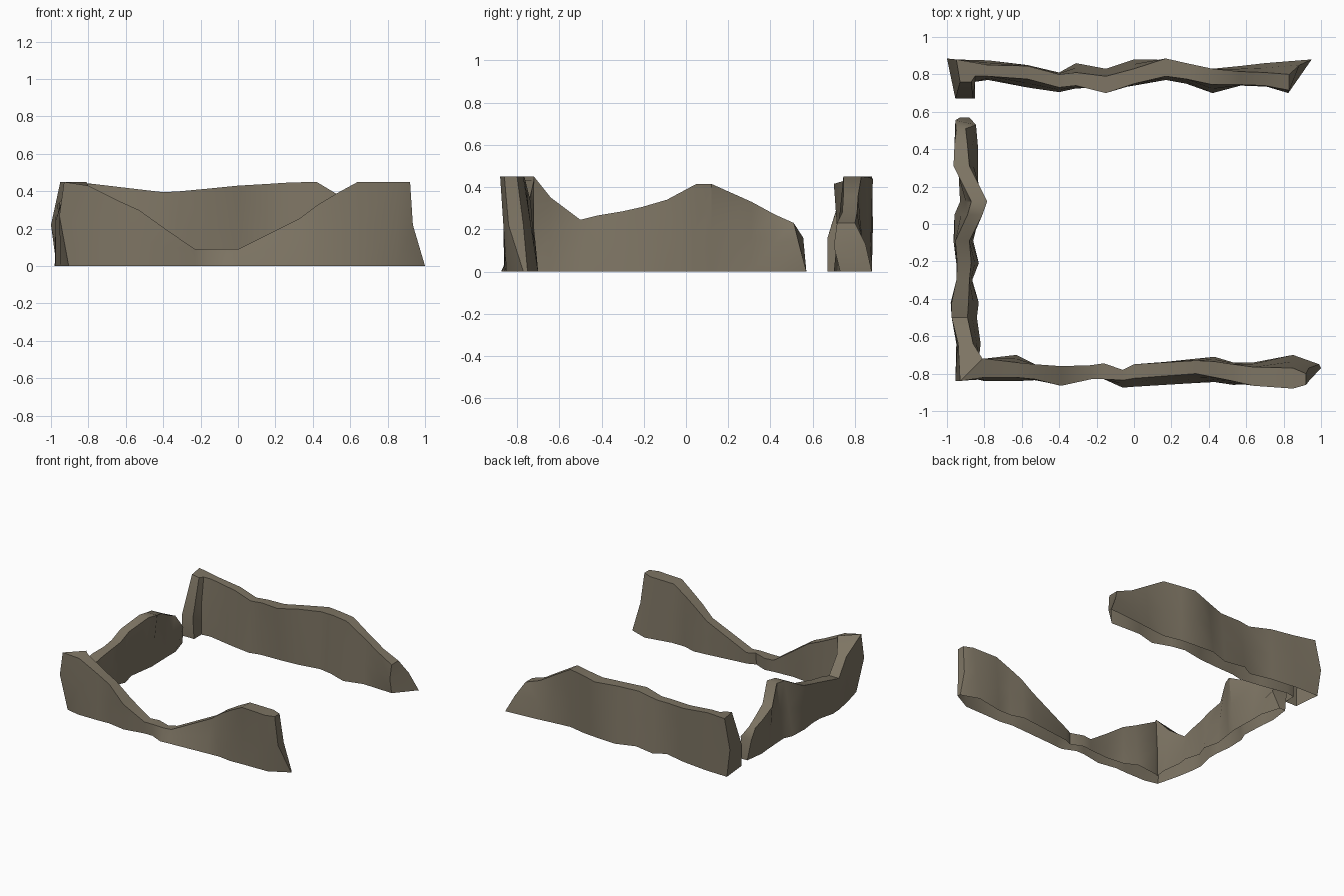
import bpy, bmesh, math

stone = bpy.data.materials.new("weathered stone")
stone.diffuse_color = (0.205, 0.175, 0.125, 1)


def along_x(a, h, bo, bi, to, ti, m=0.0):
    """Six-point wall section across x: base/top, outer/inner y, middle shift m."""
    mo, mi = (bo + to) / 2 + m, (bi + ti) / 2 + m
    return [(a, bo, 0), (a, mo, h * .5), (a, to, h), (a, ti, h), (a, mi, h * .5), (a, bi, 0)]


def along_y(*args):
    return [(y, x, z) for x, y, z in along_x(*args)]


def loft(name, rings):
    """Skin the sections into a wall shell, open underneath."""
    bm = bmesh.new()
    loops = [[bm.verts.new(p) for p in r] for r in rings]
    for a, b in zip(loops, loops[1:]):
        for i in range(5):
            bm.faces.new((a[i], a[i + 1], b[i + 1], b[i]))
    for end in (loops[0], loops[-1]):
        bm.faces.new((end[0], end[1], end[4], end[5]))
        bm.faces.new((end[1], end[2], end[3], end[4]))
    bmesh.ops.recalc_face_normals(bm, faces=bm.faces)
    # keep the top facing up
    if max(bm.faces, key=lambda f: abs(f.normal.z)).normal.z < 0:
        bmesh.ops.reverse_faces(bm, faces=bm.faces)
    me = bpy.data.meshes.new(name)
    bm.to_mesh(me)
    bm.free()
    me.materials.append(stone)
    ob = bpy.data.objects.new(name, me)
    bpy.context.collection.objects.link(ob)
    bpy.context.view_layer.objects.active = ob
    ob.select_set(True)
    bpy.ops.object.shade_smooth_by_angle(angle=math.radians(38))
    ob.select_set(False)


# Left wall: (y, height, base outer x, base inner x, top outer x, top inner x, shift)
left = [along_y(*s) for s in (
    (0.42, .27, -.95, -.835, -.96, -.89),
    (0.31, .33, -.94, -.835, -.965, -.88),
    (0.12, .415, -.93, -.83, -.87, -.785),
    (0.05, .415, -.96, -.84, -.89, -.81),
    (-.09, .34, -.965, -.86, -.955, -.88),
    (-.21, .305, -.95, -.83, -.945, -.87),
    (-.30, .285, -.95, -.865, -.95, -.88),
    (-.42, .265, -.98, -.83, -.975, -.885),
    (-.50, .245, -.975, -.84, -.975, -.89),
    (-.64, .35, -.95, -.82, -.94, -.86))]
left_end = [(-.93, .57, 0), (-.955, .555, .16), (-.95, .50, .23),
            (-.90, .51, .23), (-.845, .53, .15), (-.88, .57, 0)]
corner = [(-.905, -.815, 0), (-.955, -.84, .27), (-.93, -.84, .45),
          (-.81, -.72, .45), (-.83, -.73, .22), (-.83, -.73, 0)]

# Front wall: same order, outer/inner given as y
front = [along_x(*s) for s in (
    (-.80, .43, -.84, -.72, -.82, -.72),
    (-.63, .345, -.84, -.70, -.82, -.74),
    (-.53, .30, -.835, -.75, -.83, -.75),
    (-.39, .20, -.86, -.765, -.865, -.76),
    (-.23, .09, -.83, -.755, -.83, -.755),
    (-.16, .09, -.83, -.745, -.83, -.745),
    (-.06, .09, -.875, -.785, -.835, -.78),
    (0.0, .09, -.87, -.76, -.825, -.75),
    (0.33, .255, -.85, -.72, -.80, -.73),
    (0.43, .33, -.845, -.71, -.82, -.735),
    (0.53, .39, -.86, -.74, -.84, -.75),
    (0.64, .45, -.855, -.74, -.865, -.765, .005),
    (0.85, .45, -.85, -.70, -.88, -.77))]
front_end = [(1.0, -.77, 0), (.935, -.84, .22), (.92, -.86, .45),
             (.92, -.80, .45), (.935, -.77, .22), (.99, -.75, 0)]
loft("front_and_left_wall", [left_end] + left + [corner] + front + [front_end])

# Back wall with short return at the left; outer is the rear side
back = [along_x(*s) for s in (
    (-.78, .44, .875, .77, .85, .79),
    (-.57, .415, .85, .73, .845, .775),
    (-.40, .395, .81, .705, .80, .73),
    (-.31, .40, .86, .725, .81, .74),
    (-.15, .415, .83, .73, .79, .70),
    (0.0, .43, .88, .74, .83, .75),
    (0.17, .44, .87, .77, .885, .79),
    (0.28, .447, .86, .75, .86, .775),
    (0.42, .45, .83, .70, .83, .745),
    (0.57, .36, .845, .74, .815, .745),
    (0.70, .28, .86, .735, .81, .74))]
back_end = [(.95, .88, 0), (.885, .85, .13), (.83, .80, .23),
            (.83, .715, .23), (.825, .70, .12), (.82, .73, 0)]
return_end = [(-.95, .67, 0), (-.955, .67, .16), (-.93, .76, .45),
              (-.87, .76, .44), (-.86, .67, .16), (-.85, .67, 0)]
back_corner = [(-.97, .88, 0), (-1.0, .885, .22), (-.95, .88, .45),
               (-.85, .79, .44), (-.85, .76, .22), (-.85, .76, 0)]
loft("back_wall", [return_end, back_corner] + back + [back_end])
